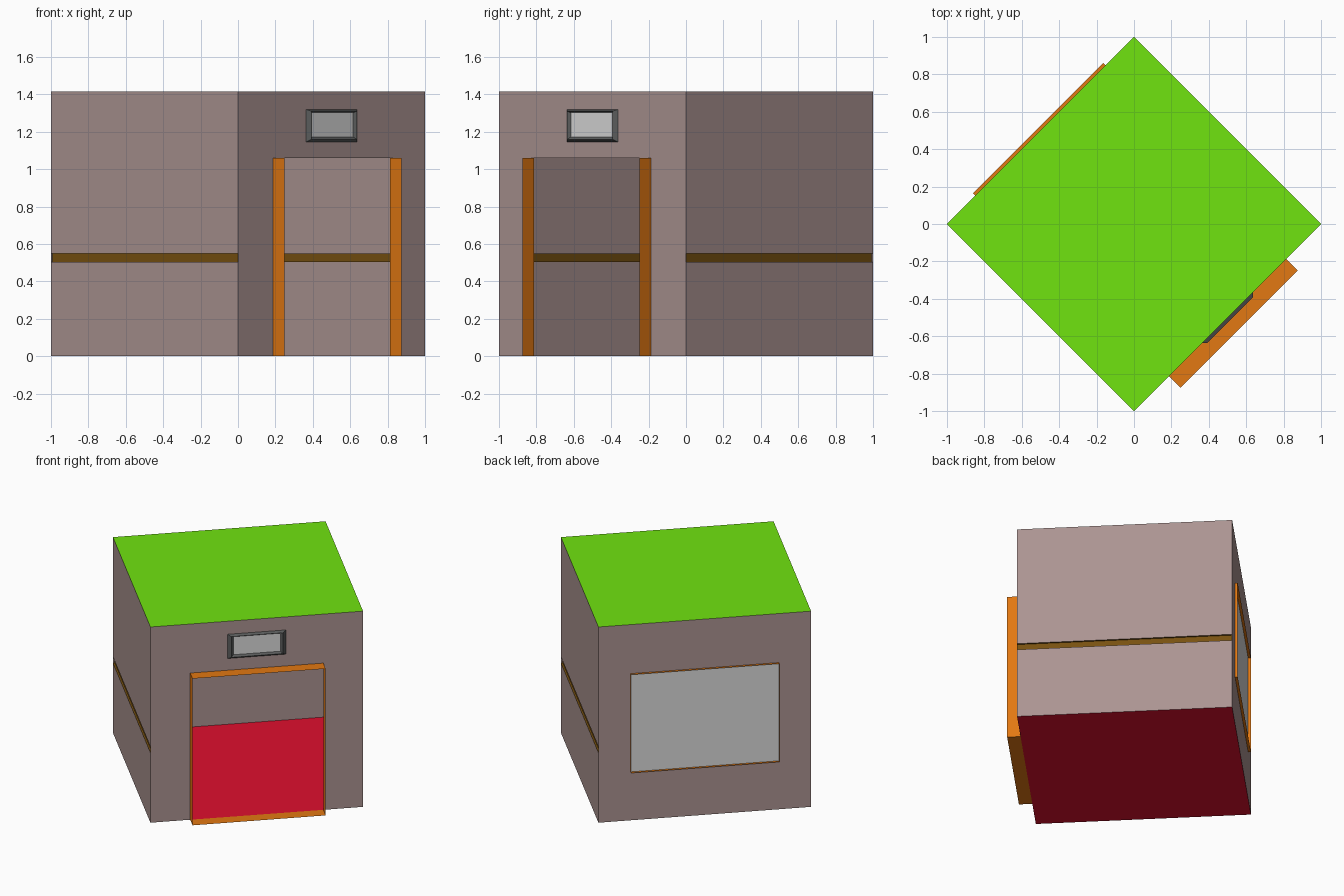
import bpy, bmesh
from math import radians
from mathutils import Matrix

if "Cube" in bpy.data.objects:
    bpy.data.objects.remove(bpy.data.objects["Cube"], do_unlink=True)

S = 0.7071       # half width of the building
H = 2 * S        # height


def material(name, *rgb):
    """Flat material from 0-255 display values."""
    lin = [((c / 255 + 0.055) / 1.055) ** 2.4 for c in rgb]
    m = bpy.data.materials.new(name)
    m.use_nodes = True
    m.diffuse_color = (*lin, 1)
    bsdf = m.node_tree.nodes["Principled BSDF"]
    bsdf.inputs["Base Color"].default_value = (*lin, 1)
    bsdf.inputs["Roughness"].default_value = 0.8
    return m


WALL = material("wall_mauve", 172, 148, 146)
GREEN = material("roof_green", 112, 227, 16)
RED = material("floor_red", 223, 15, 46)
ORANGE = material("trim_orange", 226, 120, 18)
BROWN = material("band_brown", 120, 81, 16)
GLASS = material("glass_grey", 219, 219, 219)
DARK = material("frame_dark_grey", 90, 92, 92)


def rect(half, z0, z1, out=0.0):
    """Upright rectangle, pushed outward from the wall plane."""
    y = -S - out
    return [(-half, y, z0), (half, y, z0), (half, y, z1), (-half, y, z1)]


def loft(name, loops, mats, turn=0, closed=True, cap=None):
    """Bridge point loops, one material per band, then turn to its side."""
    bm = bmesh.new()
    rings = [[bm.verts.new(p) for p in loop] for loop in loops]
    used = []

    def slot(mat):
        if mat not in used:
            used.append(mat)
        return used.index(mat)

    for a, b, mat in zip(rings, rings[1:], mats):
        n = len(a)
        for i in range(n if closed else n - 1):
            j = (i + 1) % n
            f = bm.faces.new((a[i], a[j], b[j], b[i]))
            f.material_index = slot(mat)
    if cap:
        bm.faces.new(rings[-1]).material_index = slot(cap)
    flat = [f for f in bm.faces if f.calc_area() < 1e-6]
    bmesh.ops.delete(bm, geom=flat, context='FACES_ONLY')
    bm.transform(Matrix.Rotation(radians(45 + turn), 4, 'Z'))
    mesh = bpy.data.meshes.new(name)
    bm.to_mesh(mesh)
    bm.free()
    for m in used:
        mesh.materials.append(m)
    obj = bpy.data.objects.new(name, mesh)
    bpy.context.collection.objects.link(obj)
    return obj


# Front wall with open doorway and projecting door sleeve
door = (0.4425, 0, 1.06)
loft("front_wall", [rect(S, 0, H), rect(*door)], [WALL])
loft("door_frame", [rect(*door), rect(*door, 0.088)], [ORANGE])

# Small raised window above the door
loft("door_window",
     [rect(0.193, 1.145, 1.32), rect(0.172, 1.16, 1.31, 0.02),
      rect(0.157, 1.172, 1.302, 0.006)],
     [DARK, DARK], cap=GLASS)

# Back wall with large window
window = (0.493, 0.35, 1.06)
loft("back_wall", [rect(S, 0, H), rect(*window)], [WALL], 180, cap=GLASS)
loft("window_frame", [rect(*window), rect(*window, 0.018)], [ORANGE], 180)

# Side walls with a recessed horizontal band
profile = [(0, 0), (0, 0.505), (0.012, 0.505),
           (0.012, 0.55), (0, 0.55), (0, H)]
for name, turn in (("left_wall", 90), ("right_wall", -90)):
    rows = [[(-S, d - S, z), (S, d - S, z)] for d, z in profile]
    loft(name, rows, [WALL, BROWN, BROWN, BROWN, WALL], turn, closed=False)

# Floor and roof
for name, z, mat in (("floor", 0, RED), ("roof", H, GREEN)):
    loft(name, [[(-S, -S, z), (S, -S, z)], [(-S, S, z), (S, S, z)]],
         [mat], closed=False)
